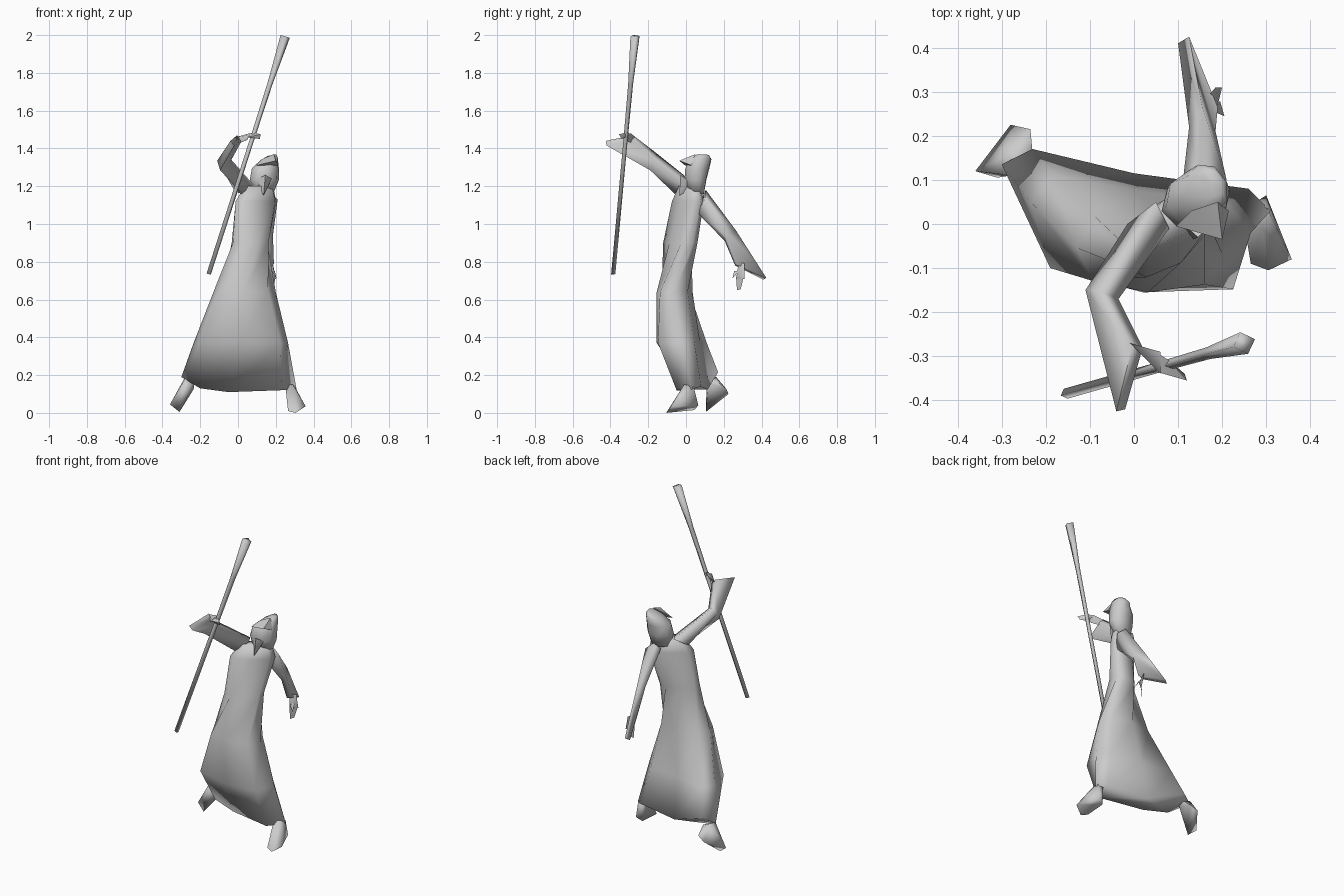
import bpy, bmesh, math
from mathutils import Vector


def finish(name, bm, angle):
    bmesh.ops.recalc_face_normals(bm, faces=bm.faces)
    me = bpy.data.meshes.new(name)
    bm.to_mesh(me)
    bm.free()
    ob = bpy.data.objects.new(name, me)
    bpy.context.collection.objects.link(ob)
    bpy.ops.object.select_all(action='DESELECT')
    ob.select_set(True)
    bpy.context.view_layer.objects.active = ob
    bpy.ops.object.shade_smooth_by_angle(angle=math.radians(angle))
    return ob


def loft(name, rings, angle=100):
    """Skin a stack of equal-sized point rings and cap both ends."""
    bm = bmesh.new()
    vs = [[bm.verts.new(p) for p in r] for r in rings]
    n = len(vs[0])
    for a, b in zip(vs, vs[1:]):
        for i in range(n):
            j = (i + 1) % n
            bm.faces.new((a[i], a[j], b[j], b[i]))
    bm.faces.new(vs[0])
    bm.faces.new(vs[-1])
    return finish(name, bm, angle)


def hull(name, pts, angle=75):
    bm = bmesh.new()
    for p in pts:
        bm.verts.new(p)
    bmesh.ops.convex_hull(bm, input=bm.verts)
    return finish(name, bm, angle)


def oval(z, cx, cy, rx, ry, rot=0, tilt_x=0, power=1, n=8):
    """Rounded ring, turned about z by rot degrees, sloping along x."""
    t, pts = math.radians(rot), []
    for i in range(n):
        a = 2 * math.pi * i / n
        c, s = math.cos(a), math.sin(a)
        u = math.copysign(abs(c) ** power, c) * rx
        v = math.copysign(abs(s) ** power, s) * ry
        x, y = u * math.cos(t) - v * math.sin(t), u * math.sin(t) + v * math.cos(t)
        pts.append((cx + x, cy + y, z + tilt_x * x))
    return pts


# Robe, flaring from the waist, its front tucked back under to the hem
hem = [(0.31, 0.03, 0.125), (0.26, 0.08, 0.14), (0.0, 0.115, 0.125), (-0.23, 0.17, 0.215),
       (-0.30, 0.135, 0.19), (-0.20, 0.06, 0.13), (-0.05, 0.02, 0.11), (0.23, -0.05, 0.12)]
skirt = [(0.265, -0.02), (0.21, 0.045), (0.01, 0.075), (-0.185, 0.11),
         (-0.235, 0.05), (-0.19, -0.10), (0.02, -0.155), (0.225, -0.148)]
loft("robe", [
    hem,
    [(x, y, 0.37) for x, y in skirt],
    oval(0.64, 0.035, -0.06, 0.165, 0.095, -2, 0.0, 0.75),
    oval(0.90, 0.064, -0.03, 0.112, 0.072, 36, 0.0, 0.9),
    oval(1.12, 0.095, 0.01, 0.128, 0.052, 33, 0.0, 0.85),
    oval(1.20, 0.11, 0.02, 0.09, 0.04, 33)], 150)

# Hood, with the crown drawn back into a peak
loft("hood", [
    oval(1.16, 0.135, 0.055, 0.055, 0.04, 20),
    oval(1.235, 0.14, 0.05, 0.08, 0.06, 15),
    oval(1.295, 0.145, 0.06, 0.074, 0.066, 15),
    oval(1.345, 0.165, 0.08, 0.048, 0.058, 20, 0.15),
    oval(1.365, 0.18, 0.09, 0.02, 0.035, 20, 0.2)])
hull("hood_brim", [(0.095, -0.005, 1.31), (0.20, -0.035, 1.335), (0.215, 0.03, 1.31),
                   (0.19, 0.05, 1.37), (0.13, 0.03, 1.345)])
hull("beard", [(0.10, 0.01, 1.235), (0.18, 0.0, 1.24), (0.135, -0.035, 1.15),
               (0.145, -0.03, 1.26), (0.14, 0.03, 1.19)])

# Sleeves with long pointed cuffs
loft("raised_sleeve", [
    [(-0.015, 0.0, 1.17), (0.05, 0.05, 1.21), (0.08, -0.01, 1.21), (0.02, -0.06, 1.16)],
    [(-0.11, -0.15, 1.335), (-0.08, -0.15, 1.37), (-0.035, -0.17, 1.34), (-0.095, -0.19, 1.285)],
    [(-0.04, -0.425, 1.44), (-0.005, -0.28, 1.47), (0.02, -0.28, 1.44), (-0.02, -0.42, 1.415)]])
loft("lowered_sleeve", [
    [(0.21, 0.10, 1.13), (0.15, 0.105, 1.18), (0.11, 0.09, 1.15), (0.18, 0.06, 1.06)],
    [(0.185, 0.21, 0.94), (0.155, 0.265, 0.965), (0.125, 0.22, 0.96), (0.16, 0.205, 0.91)],
    [(0.19, 0.265, 0.79), (0.125, 0.425, 0.715), (0.10, 0.41, 0.705), (0.155, 0.26, 0.78)]])

# Hands: palm, fingers and thumb
hull("raised_palm", [(-0.01, -0.27, 1.46), (0.01, -0.29, 1.43), (0.06, -0.29, 1.48),
                     (0.06, -0.34, 1.47), (0.05, -0.32, 1.445)])
hull("raised_fingers", [(0.05, -0.29, 1.475), (0.05, -0.335, 1.46), (0.12, -0.355, 1.475),
                        (0.115, -0.34, 1.45), (0.08, -0.31, 1.485)])
hull("lowered_palm", [(0.16, 0.28, 0.80), (0.185, 0.31, 0.79), (0.17, 0.265, 0.71),
                      (0.20, 0.31, 0.71), (0.19, 0.27, 0.74)])
hull("lowered_fingers", [(0.17, 0.265, 0.72), (0.20, 0.305, 0.72), (0.17, 0.27, 0.65),
                         (0.185, 0.29, 0.655)])
hull("lowered_thumb", [(0.18, 0.255, 0.75), (0.195, 0.28, 0.75), (0.205, 0.245, 0.71)])

# Boots flaring from the hem to the sole
hull("left_boot", [(0.25, 0.0, 0.15), (0.29, -0.01, 0.15), (0.30, 0.04, 0.14), (0.26, 0.04, 0.14),
                   (0.265, -0.09, 0.01), (0.305, -0.105, 0.0), (0.358, -0.08, 0.035),
                   (0.30, 0.065, 0.04), (0.27, 0.045, 0.015)])
hull("right_boot", [(-0.28, 0.11, 0.18), (-0.23, 0.12, 0.16), (-0.23, 0.16, 0.17), (-0.28, 0.16, 0.19),
                    (-0.36, 0.12, 0.045), (-0.31, 0.105, 0.005), (-0.28, 0.225, 0.10),
                    (-0.235, 0.215, 0.125)])

# Staff, widening toward its tip
base, tip = Vector((-0.155, -0.385, 0.735)), Vector((0.25, -0.27, 1.993))
rings = []
for f, r in ((0, 0.012), (0.55, 0.012), (0.8, 0.014), (1, 0.026)):
    c = base.lerp(tip, f)
    rings.append(oval(c.z, c.x, c.y, r, r, 20, -0.3, n=4))
loft("staff", rings)
